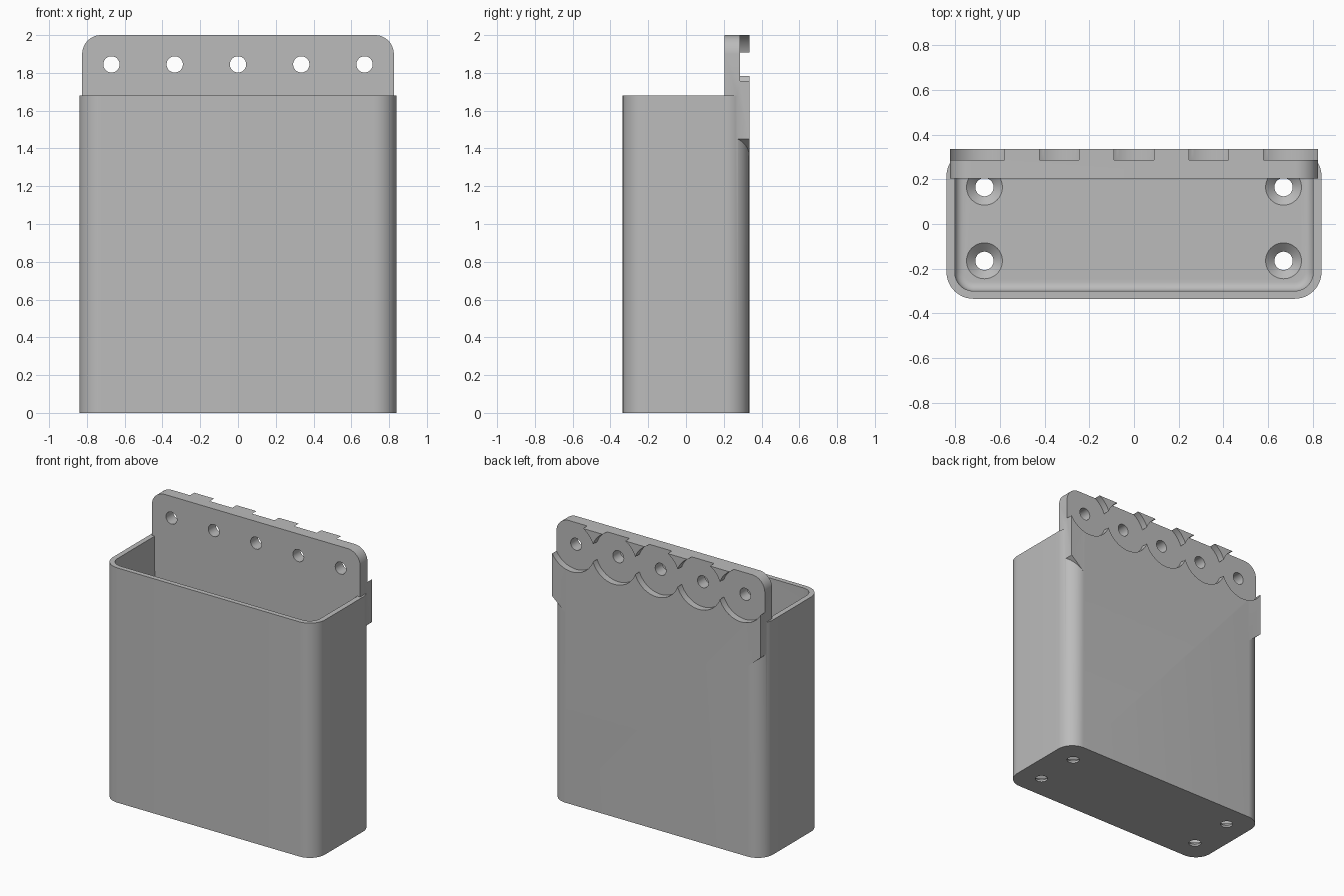
import bpy, bmesh, math
from mathutils import Matrix, Vector

if "Cube" in bpy.data.objects:
    bpy.data.objects.remove(bpy.data.objects["Cube"])

grey = bpy.data.materials.new("plain_grey")
grey.use_nodes = True
COLOUR = (0.5, 0.5, 0.5, 1)
grey.diffuse_color = COLOUR
grey.node_tree.nodes["Principled BSDF"].inputs["Base Color"].default_value = COLOUR


def to_object(name, bm):
    bmesh.ops.recalc_face_normals(bm, faces=bm.faces)
    mesh = bpy.data.meshes.new(name)
    bm.to_mesh(mesh)
    bm.free()
    ob = bpy.data.objects.new(name, mesh)
    bpy.context.collection.objects.link(ob)
    mesh.materials.append(grey)
    return ob


def prism(points, direction):
    """Extrude a closed outline of 3D points."""
    bm = bmesh.new()
    face = bm.faces.new([bm.verts.new(p) for p in points])
    new = bmesh.ops.extrude_face_region(bm, geom=[face])["geom"]
    moved = [v for v in new if isinstance(v, bmesh.types.BMVert)]
    bmesh.ops.translate(bm, verts=moved, vec=direction)
    return bm


def arc(cx, cy, r, start, steps=12):
    """Quarter arc, counter-clockwise from the start angle in degrees."""
    angles = [math.radians(start + 90 * i / steps) for i in range(steps + 1)]
    return [(cx + r * math.cos(a), cy + r * math.sin(a)) for a in angles]


def rounded_box(hx, hy, r, z0, z1):
    x, y = hx - r, hy - r
    outline = arc(x, y, r, 0) + arc(-x, y, r, 90) + arc(-x, -y, r, 180) + arc(x, -y, r, 270)
    return prism([(px, py, z0) for px, py in outline], (0, 0, z1 - z0))


def add_cone(bm, centre, r1, r2, depth, along_y=False, sides=48):
    m = Matrix.Translation(centre)
    if along_y:
        m = m @ Matrix.Rotation(math.pi / 2, 4, "X")
    bmesh.ops.create_cone(bm, cap_ends=True, segments=sides, radius1=r1,
                          radius2=r2, depth=depth, matrix=m)


def combine(target, tool, operation):
    """Apply a boolean and discard the tool."""
    tool.hide_render = True
    mod = target.modifiers.new("boolean", "BOOLEAN")
    mod.operation, mod.solver, mod.object = operation, "EXACT", tool
    bpy.context.view_layer.objects.active = target
    bpy.ops.object.modifier_apply(modifier=mod.name)
    bpy.data.objects.remove(tool)


# Bin body, hollowed by a cavity with a rounded floor edge
FLOOR, RIM, BACK = 0.05, 1.68, 0.335
body = to_object("wall_bin", rounded_box(0.84, BACK, 0.12, 0, RIM))
bm = rounded_box(0.803, 0.3, 0.083, FLOOR, RIM + 0.3)
bottom = [e for e in bm.edges if all(abs(v.co.z - FLOOR) < 1e-4 for v in e.verts)]
bmesh.ops.bevel(bm, geom=bottom, offset=0.04, segments=6, profile=0.5, affect="EDGES")
combine(body, to_object("cavity", bm), "DIFFERENCE")

# Mounting plate with rounded top corners and tapered lower ends
W, FRONT, LOW = 0.825, 0.204, 1.36
outline = [(-W, 1.45), (-0.72, LOW), (0.72, LOW), (W, 1.45)]
outline += arc(W - 0.1, 1.9, 0.1, 0) + arc(0.1 - W, 1.9, 0.1, 90)
plate = prism([(x, FRONT, z) for x, z in outline], (0, BACK - FRONT, 0))
combine(body, to_object("mounting_plate", plate), "UNION")

# Sloped support under the plate, inside the bin
slope = [(FRONT, 1.46), (FRONT, LOW), (0.302, 1.26), (0.302, 1.46)]
support = prism([(-0.8, y, z) for y, z in slope], (1.6, 0, 0))
combine(body, to_object("plate_support", support), "UNION")

# Scalloped washer recesses and screw holes across the plate
for i in range(-2, 3):
    for radius, y in ((0.179, 0.387), (0.043, 0.3)):
        bm = bmesh.new()
        depth = 0.2 if radius > 0.1 else 0.4
        add_cone(bm, Vector((i * 0.335, y, 1.845)), radius, radius, depth, True, 64)
        combine(body, to_object("plate_cutter", bm), "DIFFERENCE")

# Countersunk drain holes in the floor
for sx in (-1, 1):
    for sy in (-1, 1):
        for r1, r2, z, depth in ((0.041, 0.041, 0.0, 0.2), (0.041, 0.081, 0.0325, 0.036)):
            bm = bmesh.new()
            add_cone(bm, Vector((sx * 0.67, sy * 0.165, z)), r1, r2, depth)
            combine(body, to_object("floor_cutter", bm), "DIFFERENCE")

# Smooth the curved walls and keep the edges crisp
bpy.ops.object.select_all(action="DESELECT")
body.select_set(True)
bpy.context.view_layer.objects.active = body
bpy.ops.object.shade_smooth_by_angle(angle=math.radians(30))
